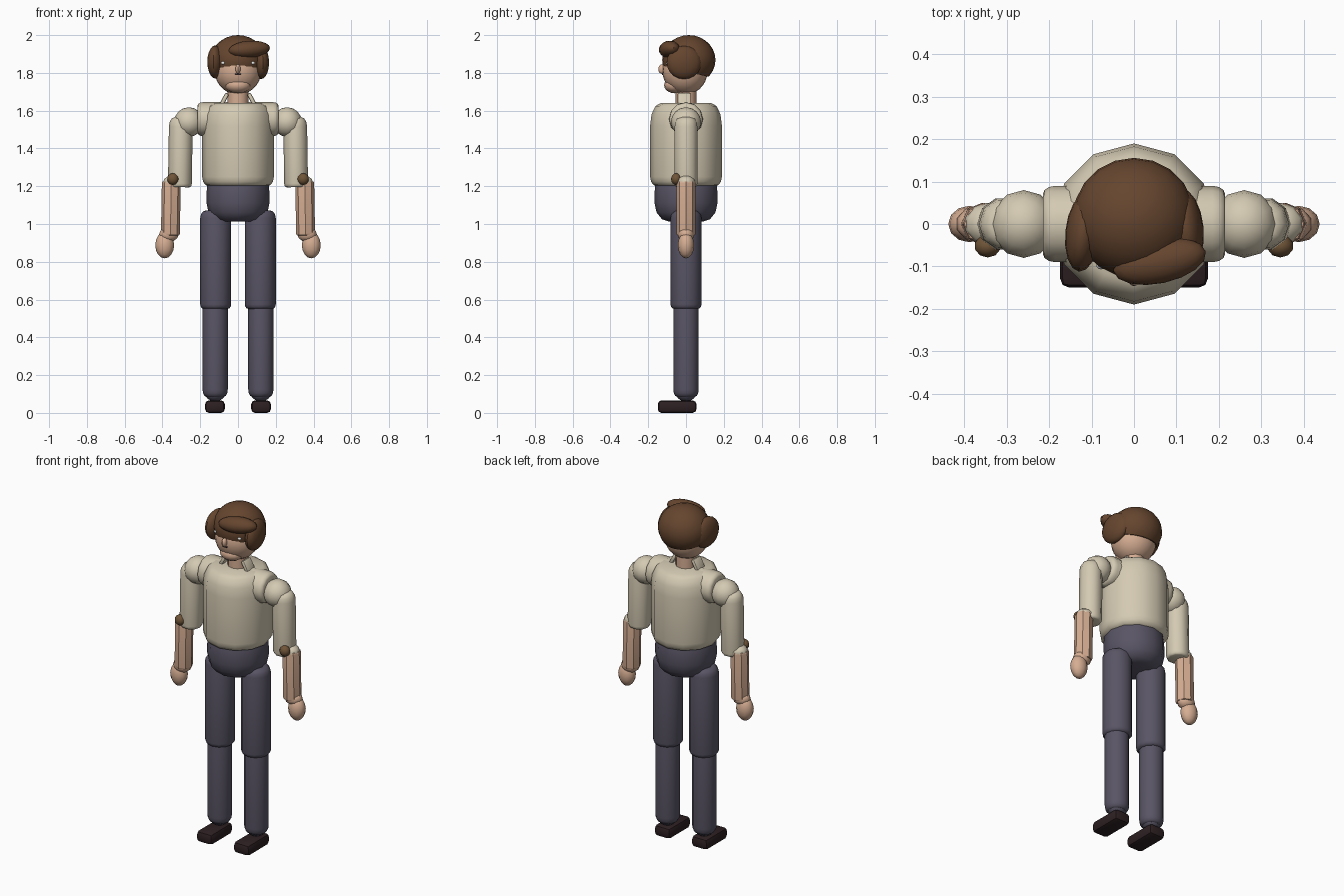
import bpy, bmesh, math
from mathutils import Vector, Matrix, Euler

if "Cube" in bpy.data.objects:
    bpy.data.objects.remove(bpy.data.objects["Cube"])


def colour(name, rgb):
    m = bpy.data.materials.new(name)
    m.diffuse_color = (*rgb, 1)
    m.use_nodes = True
    m.node_tree.nodes["Principled BSDF"].inputs["Base Color"].default_value = m.diffuse_color
    return m


SHIRT = colour("cream_shirt", (0.66, 0.59, 0.45))
TROUSER = colour("slate_trousers", (0.10, 0.09, 0.13))
SKIN = colour("skin", (0.67, 0.42, 0.29))
HAIR = colour("brown_hair", (0.13, 0.06, 0.028))
SHOE = colour("dark_shoe", (0.026, 0.014, 0.016))
PATCH = colour("tan_button", (0.16, 0.09, 0.04))
WHITE = colour("eye_white", (0.8, 0.8, 0.8))


def finish(bm, name, mat, angle=40):
    bmesh.ops.recalc_face_normals(bm, faces=bm.faces)
    me = bpy.data.meshes.new(name)
    bm.to_mesh(me)
    bm.free()
    ob = bpy.data.objects.new(name, me)
    me.materials.append(mat)
    bpy.context.collection.objects.link(ob)
    bpy.ops.object.select_all(action='DESELECT')
    ob.select_set(True)
    bpy.context.view_layer.objects.active = ob
    bpy.ops.object.shade_smooth_by_angle(angle=math.radians(angle))
    return ob


def rod(name, mat, a, b, r, round_a, round_b, sides=12, angle=40):
    """Cylinder from a to b with rounded ends; round = (inset, height)."""
    a, b = Vector(a), Vector(b)
    length = (b - a).length
    prof = []
    for i in range(4):
        t = i / 3 * math.pi / 2
        prof.append((r - round_a[0] * (1 - math.sin(t)), round_a[1] * (1 - math.cos(t))))
    for i in range(4):
        t = i / 3 * math.pi / 2
        prof.append((r - round_b[0] * (1 - math.cos(t)), length - round_b[1] * (1 - math.sin(t))))
    rot = Vector((0, 0, 1)).rotation_difference(b - a)
    bm = bmesh.new()
    rings = []
    for pr, pz in prof:
        ring = []
        for k in range(sides):
            w = math.tau * k / sides
            ring.append(bm.verts.new(a + rot @ Vector((pr * math.cos(w), pr * math.sin(w), pz))))
        rings.append(ring)
    for lo, hi in zip(rings, rings[1:]):
        for k in range(sides):
            n = (k + 1) % sides
            bm.faces.new((lo[k], lo[n], hi[n], hi[k]))
    bm.faces.new(rings[0])
    bm.faces.new(rings[-1])
    return finish(bm, name, mat, angle)


def ball(name, mat, c, r, rot=(0, 0, 0), seg=16, rings=10, cut=None):
    """Ellipsoid, optionally trimmed below a plane given as (point, normal)."""
    bm = bmesh.new()
    m = (Matrix.Translation(c) @ Euler([math.radians(d) for d in rot]).to_matrix().to_4x4()
         @ Matrix.Diagonal((*r, 1)))
    bmesh.ops.create_uvsphere(bm, u_segments=seg, v_segments=rings, radius=1, matrix=m)
    if cut:
        res = bmesh.ops.bisect_plane(bm, geom=bm.verts[:] + bm.edges[:] + bm.faces[:],
                                     plane_co=cut[0], plane_no=cut[1], clear_inner=True)
        edges = [e for e in res["geom_cut"] if isinstance(e, bmesh.types.BMEdge)]
        bmesh.ops.holes_fill(bm, edges=edges)
    return finish(bm, name, mat)


def box(name, mat, c, size, bevel, rot=(0, 0, 0)):
    bm = bmesh.new()
    m = (Matrix.Translation(c) @ Euler([math.radians(d) for d in rot]).to_matrix().to_4x4()
         @ Matrix.Diagonal((*size, 1)))
    bmesh.ops.create_cube(bm, size=1, matrix=m)
    bmesh.ops.bevel(bm, geom=bm.edges[:], offset=bevel, segments=2, profile=0.5, affect='EDGES')
    return finish(bm, name, mat)


# Trunk
rod("torso", SHIRT, (0, 0, 1.2), (0, 0, 1.64), 0.19, (0.035, 0.05), (0.055, 0.12))
rod("shoulder_yoke", SHIRT, (-0.215, 0, 1.555), (0.215, 0, 1.555), 0.09, (0.02, 0.03), (0.02, 0.03))
rod("pelvis", TROUSER, (0, 0, 1.012), (0, 0, 1.25), 0.167, (0.08, 0.10), (0.03, 0.09))
rod("neck", SKIN, (0, 0, 1.62), (0, 0, 1.73), 0.056, (0, 0.01), (0, 0.01))

# Limbs and collar leaves, on each side
for s, side in ((-1, "left"), (1, "right")):
    box(f"{side}_collar", SHIRT, (s * 0.073, -0.01, 1.66), (0.022, 0.07, 0.07), 0.008, (0, -s * 28, 0))
    ball(f"{side}_shoulder", SHIRT, (s * 0.26, 0, 1.54), (0.078, 0.08, 0.078), seg=12, rings=8)
    rod(f"{side}_upper_arm", SHIRT, (s * 0.308, 0, 1.195), (s * 0.302, 0, 1.565), 0.063,
        (0.012, 0.02), (0.03, 0.05), 10)
    ball(f"{side}_sleeve_cuff", SHIRT, (s * 0.345, 0, 1.22), (0.055, 0.05, 0.038), seg=10, rings=6)
    ball(f"{side}_cuff_button", PATCH, (s * 0.345, -0.052, 1.238), (0.031, 0.027, 0.031), seg=10, rings=8)
    rod(f"{side}_forearm", SKIN, (s * 0.358, 0, 0.94), (s * 0.353, 0, 1.225), 0.05,
        (0.006, 0.01), (0.006, 0.01), 8, 30)
    ball(f"{side}_wrist", SKIN, (s * 0.366, 0, 0.945), (0.054, 0.044, 0.04), seg=10, rings=6)
    ball(f"{side}_hand", SKIN, (s * 0.388, 0, 0.888), (0.05, 0.043, 0.07), seg=12, rings=8)

    rod(f"{side}_thigh", TROUSER, (s * 0.118, 0, 0.55), (s * 0.118, 0, 1.072), 0.082,
        (0.02, 0.025), (0.03, 0.04))
    rod(f"{side}_shin", TROUSER, (s * 0.121, 0, 0.085), (s * 0.121, 0, 0.59), 0.067,
        (0.02, 0.04), (0.015, 0.03))
    ball(f"{side}_ankle", TROUSER, (s * 0.121, 0, 0.115), (0.058, 0.058, 0.055), seg=12, rings=8)
    box(f"{side}_shoe", SHOE, (s * 0.122, -0.047, 0.033), (0.104, 0.205, 0.066), 0.02)

# Head and face
ball("head", SKIN, (0, -0.005, 1.812), (0.124, 0.12, 0.127), seg=20, rings=14)
ball("chin", SKIN, (0, -0.06, 1.735), (0.068, 0.056, 0.043))
ball("nose", SKIN, (0, -0.127, 1.82), (0.014, 0.02, 0.025), seg=10, rings=8)
box("mouth", SHOE, (0, -0.123, 1.793), (0.03, 0.009, 0.007), 0.002)
for s, side in ((-1, "left"), (1, "right")):
    ball(f"{side}_eye", WHITE, (s * 0.078, -0.098, 1.853), (0.011, 0.009, 0.009), seg=10, rings=6)

# Hair: cap trimmed along a sloping hairline, two side locks and a swept fringe
ball("hair_cap", HAIR, (0, 0.015, 1.868), (0.144, 0.141, 0.132), seg=20, rings=14,
     cut=((0, -0.12, 1.832), (0, 0.22, 1)))
ball("left_side_lock", HAIR, (-0.12, -0.02, 1.858), (0.042, 0.093, 0.088), (0, 0, -6))
ball("right_side_lock", HAIR, (0.122, -0.01, 1.855), (0.042, 0.093, 0.088), (0, 0, 6))
ball("fringe", HAIR, (0.06, -0.088, 1.925), (0.112, 0.052, 0.045), (0, -4, 12))
